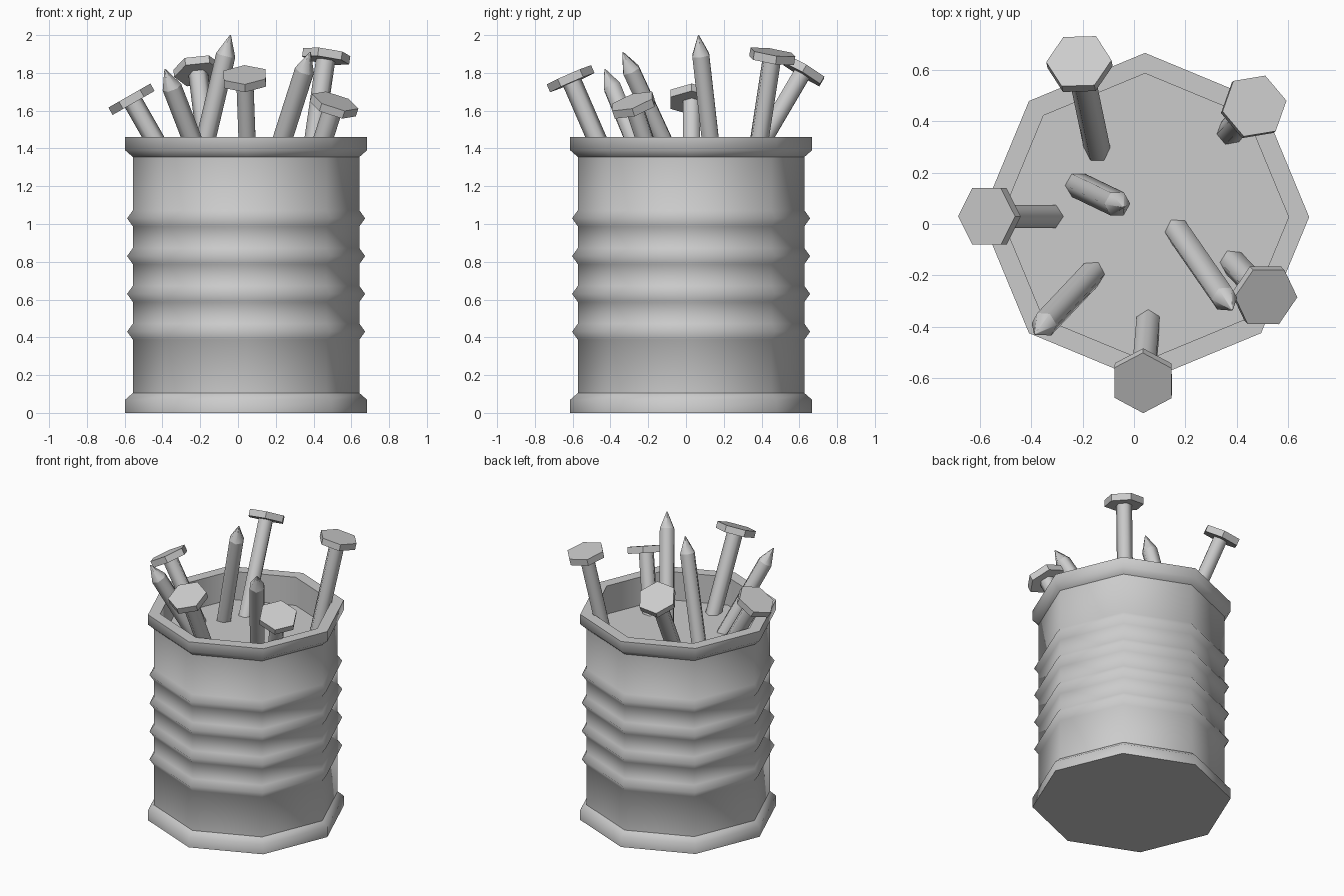
import bpy, bmesh, math
from mathutils import Vector, Matrix

if "Cube" in bpy.data.objects:
    bpy.data.objects.remove(bpy.data.objects["Cube"])


def lathe(name, profile, n, phase=0.0, sharp=(), flat=(), matrix=None):
    """Revolve (r, z) points into an n-sided solid capped at both ends.
    sharp: rings kept crisp; flat: bands with flat faces."""
    bm = bmesh.new()
    rings = []
    for r, z in profile:
        rings.append([bm.verts.new((r * math.cos(phase + math.tau * i / n),
                                    r * math.sin(phase + math.tau * i / n), z))
                      for i in range(n)])
    for b in range(len(rings) - 1):
        lo, hi = rings[b], rings[b + 1]
        for i in range(n):
            j = (i + 1) % n
            f = bm.faces.new((lo[i], lo[j], hi[j], hi[i]))
            f.smooth = b not in flat
    bm.faces.new(rings[0][::-1])
    bm.faces.new(rings[-1])
    for k in sharp:
        for i in range(n):
            e = bm.edges.get((rings[k][i], rings[k][(i + 1) % n]))
            e.smooth = False
    mesh = bpy.data.meshes.new(name)
    bm.to_mesh(mesh)
    bm.free()
    ob = bpy.data.objects.new(name, mesh)
    if matrix:
        ob.matrix_world = matrix
    bpy.context.collection.objects.link(ob)
    return ob


# Octagonal can: flared foot, four ridges, flared rim, recessed fill level
FLOOR = 1.26
profile = [(0.64, 0), (0.64, 0.07), (0.60, 0.105)]
for z in (0.43, 0.63, 0.83, 1.03):
    profile += [(0.60, z - 0.042), (0.63, z), (0.60, z + 0.042)]
profile += [(0.60, 1.355), (0.64, 1.39), (0.64, 1.46), (0.56, 1.46), (0.56, FLOOR)]
last = len(profile) - 1
lathe("can", profile, 8, sharp=(0, 2, last - 4, last - 2, last - 1, last),
      flat=(last - 2,), matrix=Matrix.Translation((0.043, 0.027, 0)))


def nail(name, base, top, headed, phase=0):
    base, top = Vector(base), Vector(top)
    d = (top - base).normalized()
    base = base - d * 0.03          # root sunk just under the fill level
    length = (top - base).length
    m = Matrix.Translation(base) @ Vector((0, 0, 1)).rotation_difference(d).to_matrix().to_4x4()
    r = 0.052
    if headed:
        neck = length - 0.045
        prof = [(r, 0), (r, neck), (0.128, neck), (0.128, length)]
        lathe(name, prof, 6, math.radians(phase), (0, 1, 2, 3), (1, 2), m)
    else:
        prof = [(r, 0), (r, length - 0.11), (0.003, length)]
        lathe(name, prof, 6, math.radians(phase), (0, 1, 2), (), m)


# Nails standing head up
heads = [
    ((-0.145, 0.30, FLOOR), (-0.215, 0.635, 1.83), 0),
    ((0.375, 0.36, FLOOR), (0.47, 0.46, 1.91), 10),
    ((-0.335, 0.03, FLOOR), (-0.575, 0.03, 1.68), 0),
    ((0.055, -0.39, FLOOR), (0.035, -0.62, 1.79), 30),
    ((0.39, -0.155, FLOOR), (0.515, -0.285, 1.65), -3),
]
for i, (b, t, p) in enumerate(heads):
    nail(f"nail_head_up_{i + 1}", b, t, True, p)

# Nails standing point up
points = [
    ((-0.215, 0.15, FLOOR), (-0.04, 0.066, 2.0)),
    ((-0.17, -0.20, FLOOR), (-0.387, -0.43, 1.82)),
    ((0.175, -0.035, FLOOR), (0.383, -0.335, 1.91)),
]
for i, (b, t) in enumerate(points):
    nail(f"nail_point_up_{i + 1}", b, t, False)
